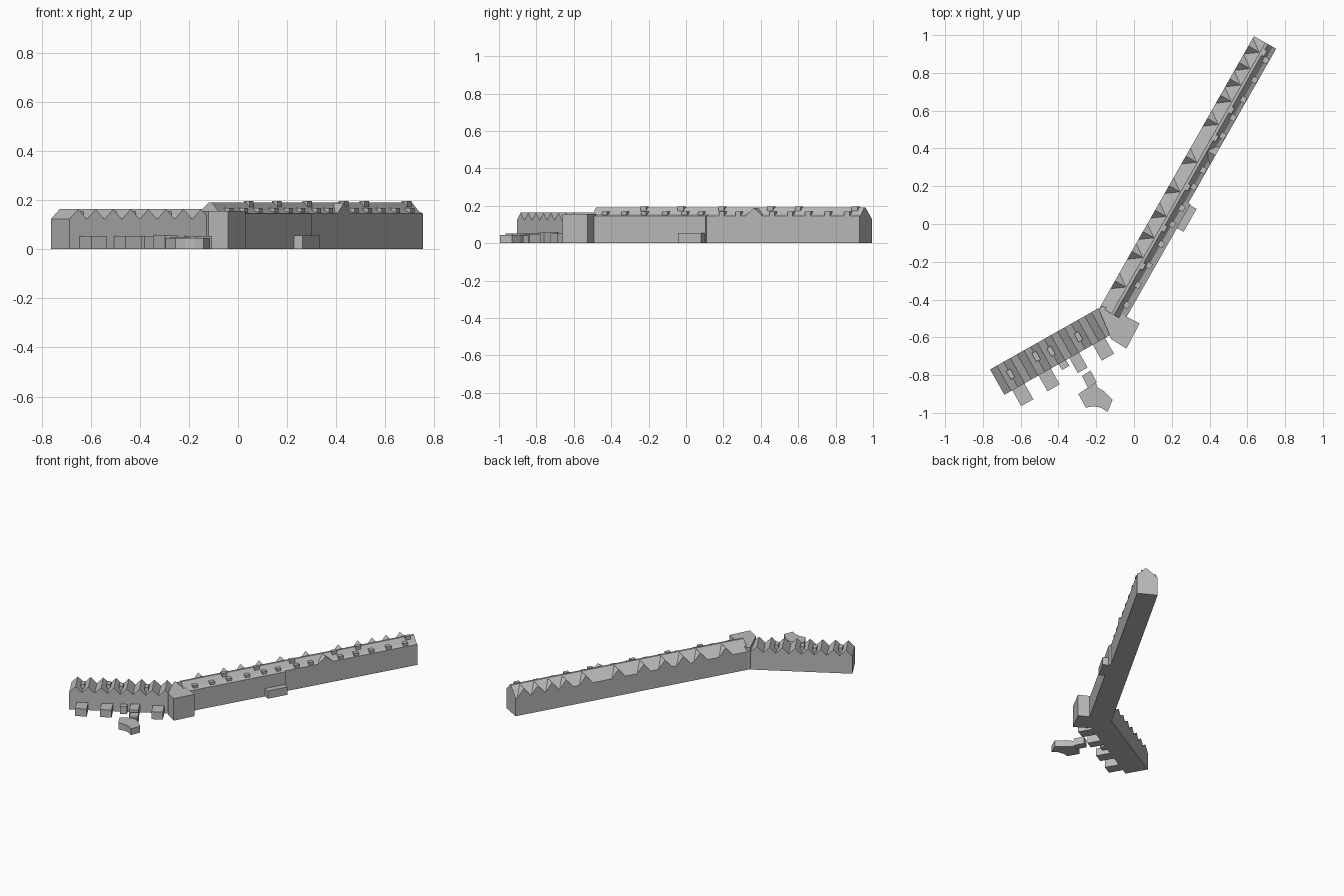
import bpy, bmesh, math
from mathutils import Matrix

cube = bpy.data.objects.get("Cube")
if cube:
    bpy.data.objects.remove(cube, do_unlink=True)

GREY = bpy.data.materials.new("light grey")
GREY.use_nodes = True
COLOUR = (0.5, 0.5, 0.5, 1)
GREY.diffuse_color = COLOUR
GREY.node_tree.nodes["Principled BSDF"].inputs["Base Color"].default_value = COLOUR


def frame(x, y, degrees):
    return Matrix.Translation((x, y, 0)) @ Matrix.Rotation(math.radians(degrees), 4, 'Z')


# Each wing has its own frame: t runs along it, w runs across it to its front
LONG = frame(-0.18, -0.44, 60.4)
SHORT = frame(-0.762, -0.77, 29.45)
WORLD = Matrix.Identity(4)


def prism(name, base, shift, matrix):
    """Extrude a closed polygon of points by a shift vector."""
    bm = bmesh.new()
    low = [bm.verts.new(p) for p in base]
    high = [bm.verts.new([a + b for a, b in zip(p, shift)]) for p in base]
    bm.faces.new(low)
    bm.faces.new(high)
    for i in range(len(base)):
        j = (i + 1) % len(base)
        bm.faces.new((low[i], low[j], high[j], high[i]))
    bmesh.ops.recalc_face_normals(bm, faces=bm.faces)
    mesh = bpy.data.meshes.new(name)
    bm.to_mesh(mesh)
    bm.free()
    mesh.materials.append(GREY)
    obj = bpy.data.objects.new(name, mesh)
    obj.matrix_world = matrix
    bpy.context.collection.objects.link(obj)
    return obj


def box(name, matrix, t0, t1, w0, w1, z0, z1):
    return prism(name, [(t0, -w0, z0), (t1, -w0, z0), (t1, -w1, z0), (t0, -w1, z0)],
                 (0, 0, z1 - z0), matrix)


def gable(name, matrix, t, half, w0, w1, z0, z1):
    return prism(name, [(t - half, -w0, z0), (t + half, -w0, z0), (t, -w0, z1)],
                 (0, w0 - w1, 0), matrix)


def plan(name, points, height):
    return prism(name, [(x, y, 0) for x, y in points], (0, 0, height), WORLD)


# Long terrace in two widths, with a ridged roof and a shallow front ledge
def long_section(name, t0, t1, width):
    profile = [(0, 0), (0, 0.128), (0.07, 0.19), (0.085, 0.19),
               (0.115, 0.155), (width, 0.145), (width, 0)]
    prism(name, [(t0, -w, z) for w, z in profile], (t1 - t0, 0, 0), LONG)


long_section("long_terrace_lower", 0, 0.71, 0.148)
long_section("long_terrace_upper", 0.71, 1.65, 0.135)

# Rear cross gables
for t in (0.16, 0.34, 0.46, 0.59, 0.74, 0.92, 1.15, 1.29, 1.39, 1.49, 1.59):
    gable("rear_gable", LONG, t, 0.05, 0, 0.075, 0.126, 0.187)
gable("front_gable", LONG, 1.0, 0.06, 0.07, 0.135, 0.14, 0.188)

# Front dormers and ridge chimneys
for t in (0.08, 0.2, 0.32, 0.45, 0.57, 0.67, 0.8, 0.9, 1.11, 1.22, 1.33, 1.45, 1.57):
    box("front_dormer", LONG, t - 0.016, t + 0.016, 0.1, 0.132, 0.14, 0.168)
for t in (0.3, 0.53, 0.78, 1.08, 1.25, 1.6):
    box("chimney", LONG, t - 0.018, t + 0.018, 0.075, 0.1, 0.15, 0.197)

# Porch on the long front
box("long_porch", LONG, 0.565, 0.705, 0.14, 0.188, 0, 0.055)

# Corner block joining the two wings
plan("corner_block", [(-0.188, -0.447), (-0.165, -0.435), (-0.05, -0.485), (0.03, -0.526),
                      (-0.04, -0.66), (-0.12, -0.61)], 0.155)

# Short terrace with a sawtooth roof
LENGTH, DEPTH, TEETH = 0.657, 0.154, 8
step = LENGTH / TEETH
saw = [(0, 0)]
for i in range(TEETH):
    saw += [(i * step, 0.122), ((i + 0.5) * step, 0.163)]
saw += [(LENGTH, 0.122), (LENGTH, 0)]
prism("short_terrace", [(t, 0, z) for t, z in saw], (0, -DEPTH, 0), SHORT)
for i, w in ((1, 0.075), (3, 0.06), (4, 0.075), (6, 0.08)):
    box("valley_chimney", SHORT, i * step - 0.013, i * step + 0.013,
        w - 0.025, w + 0.025, 0.11, 0.155)

# Low front extensions
for t in (0.085, 0.245, 0.575):
    box("front_extension", SHORT, t - 0.037, t + 0.037, 0.15, 0.25, 0, 0.053)
box("small_extension", SHORT, 0.33, 0.375, 0.15, 0.19, 0, 0.053)
box("link_extension", SHORT, 0.395, 0.455, 0.15, 0.245, 0, 0.058)

# Path building and curved pavilion
plan("link_building", [(-0.275, -0.805), (-0.23, -0.775), (-0.198, -0.838), (-0.243, -0.868)], 0.05)
plan("link_neck", [(-0.235, -0.835), (-0.215, -0.82), (-0.19, -0.87), (-0.215, -0.885)], 0.04)
plan("curved_pavilion", [(-0.295, -0.9), (-0.25, -0.87), (-0.205, -0.858), (-0.16, -0.885),
                         (-0.113, -0.93), (-0.14, -0.995), (-0.175, -0.972),
                         (-0.215, -0.965), (-0.255, -0.972)], 0.045)
